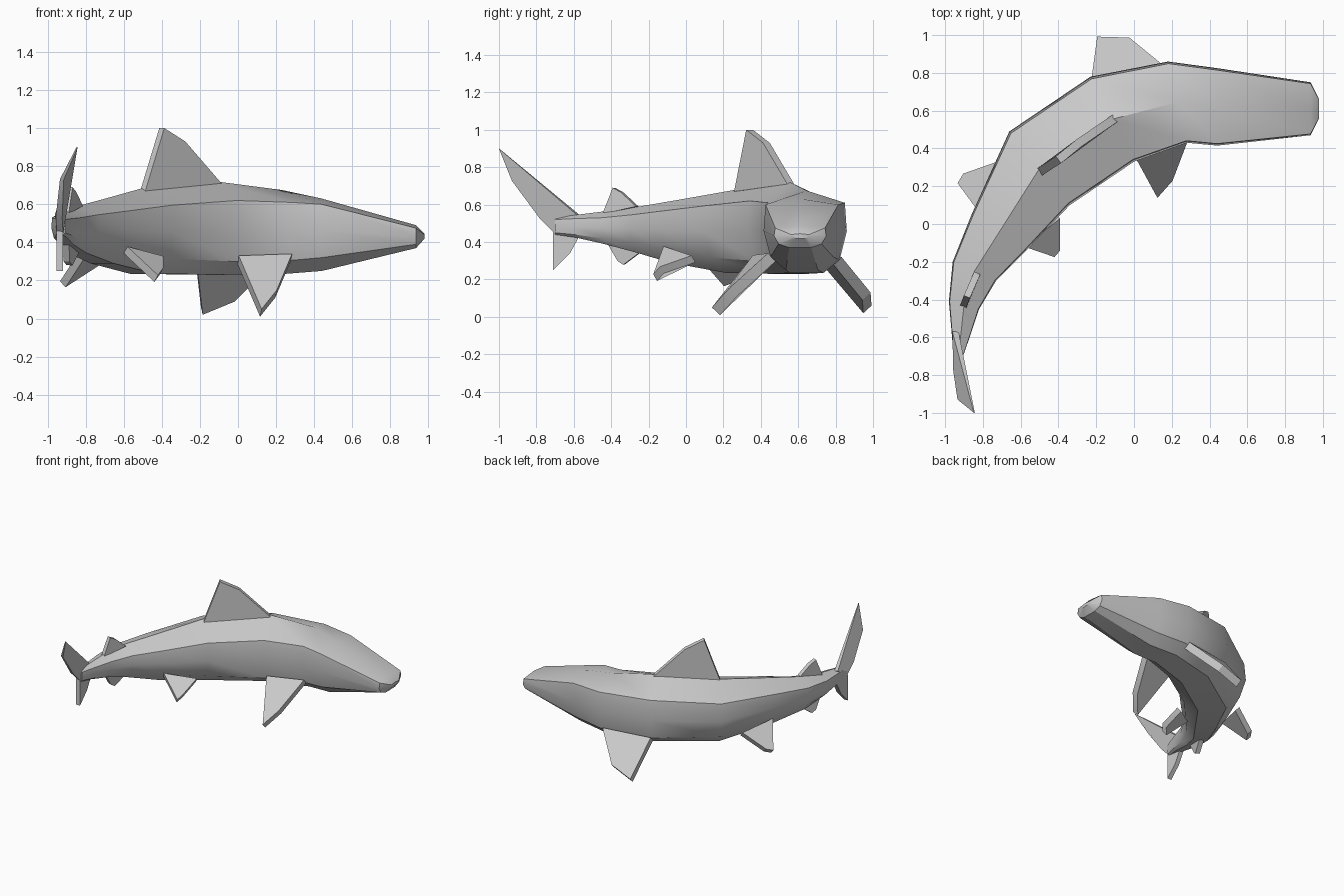
import bpy, bmesh, math
from mathutils import Vector

cube = bpy.data.objects.get("Cube")
if cube:
    bpy.data.objects.remove(cube)

grey = bpy.data.materials.new("shark grey")
grey.use_nodes = True
COLOUR = (0.6, 0.6, 0.6, 1)
grey.diffuse_color = COLOUR
grey.node_tree.nodes["Principled BSDF"].inputs["Base Color"].default_value = COLOUR


def finish(name, bm, angle):
    bmesh.ops.recalc_face_normals(bm, faces=bm.faces)
    mesh = bpy.data.meshes.new(name)
    bm.to_mesh(mesh)
    bm.free()
    mesh.materials.append(grey)
    obj = bpy.data.objects.new(name, mesh)
    bpy.context.collection.objects.link(obj)
    bpy.ops.object.select_all(action='DESELECT')
    obj.select_set(True)
    bpy.context.view_layer.objects.active = obj
    bpy.ops.object.shade_smooth_by_angle(angle=math.radians(angle))


def body(stations):
    """Loft faceted rings; each station is left xy, right xy, crest, shoulder, lower side and belly heights."""
    bm = bmesh.new()
    rings = []
    for left, right, crest, upper, lower, belly in stations:
        left, right = Vector(left), Vector(right)
        centre, half = (left + right) / 2, (left - right) / 2
        side = [(0.95, upper), (1, (upper + lower) / 2), (0.82, lower), (0.42, belly)]
        section = [(0, crest)] + side + [(-t, z) for t, z in reversed(side)]
        rings.append([bm.verts.new((*(centre + half * t), z)) for t, z in section])
    for a, b in zip(rings, rings[1:]):
        for i in range(len(a)):
            j = (i + 1) % len(a)
            bm.faces.new((a[i], a[j], b[j], b[i]))
    bm.faces.new(rings[0])
    bm.faces.new(rings[-1])
    finish("body", bm, 32)


def fin(name, outline, thick):
    """Slab from an outline; a list of thicknesses tapers it point by point."""
    pts = [Vector(p) for p in outline]
    if not isinstance(thick, list):
        thick = [thick] * len(pts)
    normal = sum((a.cross(b) for a, b in zip(pts, pts[1:] + pts[:1])), Vector()).normalized()
    bm = bmesh.new()
    front, back = [[bm.verts.new(p + normal * s * t / 2) for p, t in zip(pts, thick)] for s in (1, -1)]
    bm.faces.new(front)
    bm.faces.new(back[::-1])
    for i in range(len(pts)):
        j = (i + 1) % len(pts)
        bm.faces.new((front[i], back[i], back[j], front[j]))
    finish(name, bm, 20)


# Curved body from snout to tail root
body([
    ((.98, .66), (.98, .56), .445, .44, .425, .42),
    ((.935, .75), (.935, .47), .49, .475, .39, .37),
    ((.44, .825), (.44, .415), .63, .6, .32, .25),
    ((.18, .86), (.28, .43), .675, .61, .305, .235),
    ((-.23, .78), (0, .33), .72, .62, .3, .23),
    ((-.66, .49), (-.34, .1), .685, .595, .315, .235),
    ((-.86, .05), (-.57, -.14), .625, .565, .365, .29),
    ((-.96, -.2), (-.73, -.3), .59, .545, .4, .345),
    ((-.98, -.41), (-.82, -.45), .565, .53, .42, .39),
    ((-.965, -.58), (-.87, -.6), .545, .525, .44, .425),
    ((-.955, -.7), (-.905, -.7), .53, .52, .45, .44),
])

# Fins along the back and under the tail
fin("dorsal_fin", [(-.1, .56, .71), (-.29, .43, .93), (-.4, .34, 1), (-.5, .275, .67)], .045)
fin("second_dorsal_fin", [(-.83, -.26, .59), (-.865, -.34, .665), (-.885, -.385, .69), (-.905, -.44, .55)], .035)
fin("anal_fin", [(-.84, -.21, .37), (-.885, -.33, .28), (-.9, -.36, .3), (-.905, -.43, .42)], .035)

# Tail lobes
fin("upper_tail_lobe", [(-.945, -.57, .54), (-.845, -1, .9), (-.925, -.93, .73), (-.94, -.78, .53), (-.935, -.7, .45)],
    [.035, .005, .02, .035, .035])
fin("lower_tail_lobe", [(-.935, -.56, .45), (-.935, -.62, .34), (-.935, -.71, .25), (-.935, -.71, .46)], .035)

# Paired fins
fin("left_pectoral_fin", [(.17, .81, .3), (-.02, .965, .11), (-.19, .97, .04), (-.22, .75, .3)], .06)
fin("right_pectoral_fin", [(.28, .46, .32), (.2, .25, .13), (.12, .16, .03), (0, .38, .31)], .06)
fin("left_pelvic_fin", [(-.72, .32, .31), (-.89, .26, .2), (-.92, .21, .18), (-.81, .06, .35)], .045)
fin("right_pelvic_fin", [(-.4, .04, .31), (-.4, -.13, .25), (-.43, -.165, .21), (-.59, -.11, .36)], .045)
